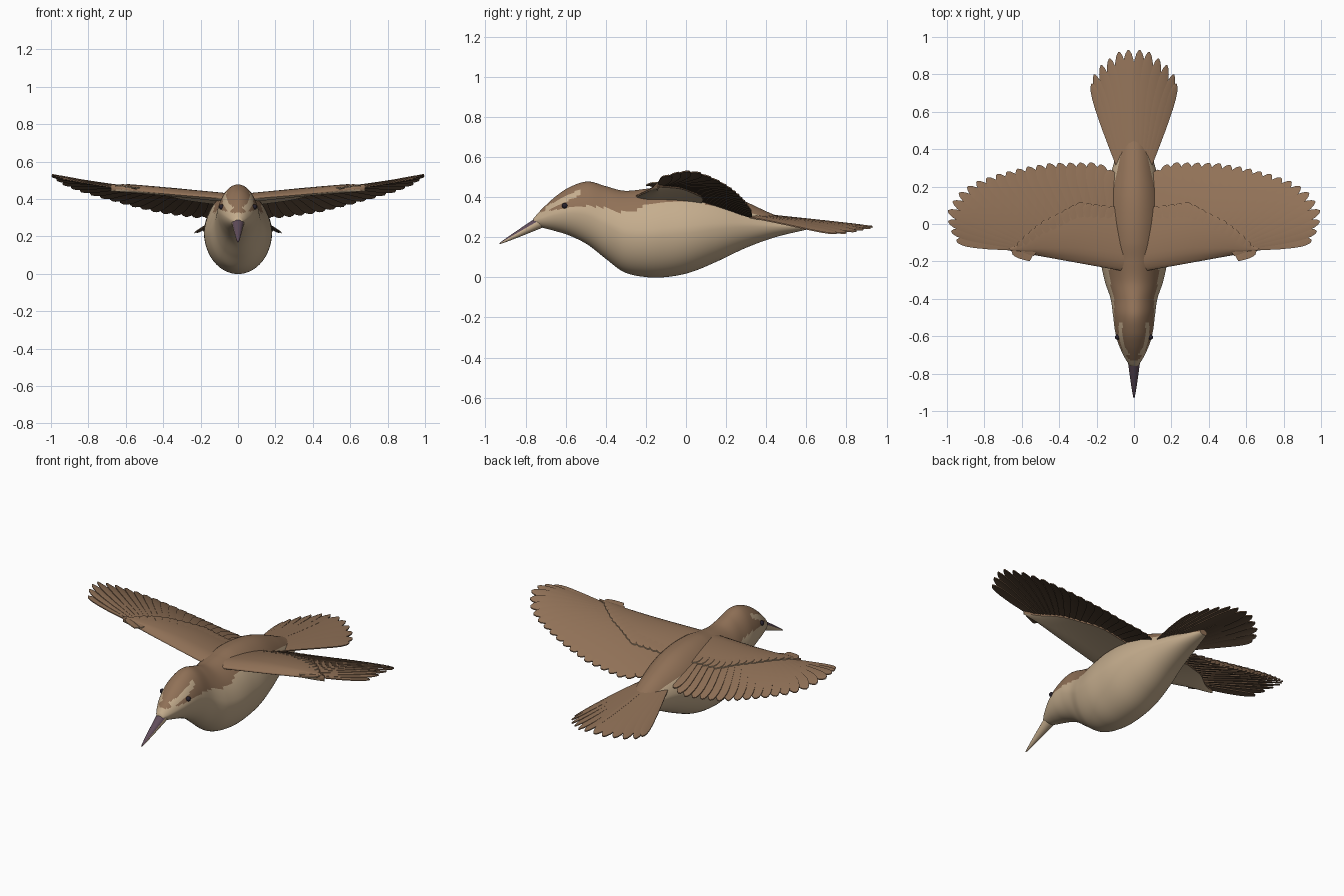
import bpy, math
from mathutils import Vector

if "Cube" in bpy.data.objects:
    bpy.data.objects.remove(bpy.data.objects["Cube"])


def material(name, rgb):
    m = bpy.data.materials.new(name)
    m.use_nodes = True
    m.diffuse_color = (*rgb, 1)
    m.node_tree.nodes["Principled BSDF"].inputs["Base Color"].default_value = (*rgb, 1)
    return m


brown = material("warm_brown", (0.28, 0.165, 0.095))
tan = material("pale_tan", (0.56, 0.42, 0.27))
dark = material("dark_underside_brown", (0.115, 0.072, 0.043))
mauve = material("mauve_bill", (0.12, 0.075, 0.105))
black = material("eye_black", (0.02, 0.015, 0.025))


def loft(lists, rings):
    """Append a capped loft through closed rings of points."""
    verts, faces = lists
    n, start = len(rings[0]), len(verts)
    for r in rings:
        verts.extend(r)
    for i in range(len(rings) - 1):
        for j in range(n):
            a, b = start + i * n, start + (i + 1) * n
            k = (j + 1) % n
            faces.append((a + j, a + k, b + k, b + j))
    faces.append(tuple(range(start + n - 1, start - 1, -1)))
    faces.append(tuple(range(len(verts) - n, len(verts))))


def build(name, lists, mats, rule, mirror=False, angle=40):
    me = bpy.data.meshes.new(name)
    me.from_pydata(lists[0], [], lists[1])
    ob = bpy.data.objects.new(name, me)
    bpy.context.collection.objects.link(ob)
    bpy.ops.object.select_all(action="DESELECT")
    ob.select_set(True)
    bpy.context.view_layer.objects.active = ob
    bpy.ops.object.mode_set(mode="EDIT")
    bpy.ops.mesh.select_all(action="SELECT")
    bpy.ops.mesh.normals_make_consistent(inside=False)
    bpy.ops.object.mode_set(mode="OBJECT")
    for m in mats:
        me.materials.append(m)
    for p in me.polygons:
        p.material_index = rule(p.center, p.normal)
    bpy.ops.object.shade_smooth_by_angle(angle=math.radians(angle))
    if mirror:
        mod = ob.modifiers.new("mirror", "MIRROR")
        mod.use_mirror_merge = False
    return ob


def along(table, x):
    """Smooth interpolation of the rows of a table, keyed by their first entry."""
    i = 0
    while i < len(table) - 2 and x > table[i + 1][0]:
        i += 1
    p1, p2 = table[i], table[i + 1]
    p0, p3 = table[max(i - 1, 0)], table[min(i + 2, len(table) - 1)]
    t = min(max((x - p1[0]) / (p2[0] - p1[0]), 0), 1)
    out = []
    for k in range(1, len(p1)):
        h = p2[0] - p1[0]
        m1 = (p2[k] - p0[k]) / (p2[0] - p0[0]) * h
        m2 = (p3[k] - p1[k]) / (p3[0] - p1[0]) * h
        out.append((2*t**3 - 3*t*t + 1) * p1[k] + (t**3 - 2*t*t + t) * m1
                   + (3*t*t - 2*t**3) * p2[k] + (t**3 - t*t) * m2)
    return out


def walk(points, f):
    """Point at fraction f of the length of a polyline."""
    pts = [Vector(p) for p in points]
    d = f * sum((b - a).length for a, b in zip(pts, pts[1:]))
    for a, b in zip(pts, pts[1:]):
        if d <= (b - a).length + 1e-6:
            return a.lerp(b, d / (b - a).length)
        d -= (b - a).length
    return pts[-1]


# Body and head: y, underside z, top z, half width
BODY = [(-.76, .265, .295, .02), (-.72, .25, .34, .047), (-.65, .232, .405, .08),
        (-.58, .21, .452, .1), (-.49, .165, .48, .112), (-.4, .095, .457, .125),
        (-.31, .03, .435, .155), (-.2, .005, .445, .178), (-.1, .005, .46, .183),
        (.02, .028, .458, .18), (.15, .08, .435, .157), (.3, .15, .378, .115),
        (.45, .203, .31, .072), (.6, .238, .272, .025)]
# Height of the line between the brown back and the tan belly
EDGE = [(-.76, .32), (-.66, .335), (-.5, .355), (-.4, .345), (-.28, .322),
        (-.2, .36), (0, .38), (.2, .345), (.4, .3), (.6, .25)]
rings = []
for i in range(141):
    y = -.76 + 1.36 * i / 140
    lo, hi, hw = along(BODY, y)
    ring = []
    for j in range(72):
        a = math.tau * j / 72
        s = math.sin(a)
        ring.append((hw * math.cos(a) * (1 - .15 * max(s, 0)), y,
                     (lo + hi) / 2 - .02 * hw + (hi - lo) / 2 * s))
    rings.append(ring)


def plumage(c, n):
    brow = -.7 < c.y < -.53 and abs(c.z - .35 - .5 * (c.y + .68)) < .014
    return 1 if brow or c.z < along(EDGE, c.y)[0] else 0


lists = ([], [])
loft(lists, rings)
build("body", lists, [brown, tan], plumage, angle=60)

# Bill: drooping cone, darker along the top
lists = ([], [])
rings = []
for i in range(9):
    f = i / 8
    r = .033 * (1 - f) ** .85 + .003
    rings.append([(r * math.cos(math.tau * j / 20), -.71 - .22 * f,
                   .286 - .118 * f + r * math.sin(math.tau * j / 20)) for j in range(20)])
loft(lists, rings)
build("bill", lists, [mauve, tan], lambda c, n: 0 if n.z > .3 else 1)

# Eyes
for side, x in (("left", .088), ("right", -.088)):
    bpy.ops.mesh.primitive_uv_sphere_add(segments=16, ring_count=10, radius=.014,
                                         location=(x, -.605, .357))
    eye = bpy.context.object
    eye.name = side + "_eye"
    eye.data.materials.append(black)
    bpy.ops.object.shade_smooth()


# Wing surface: leading edge, chord and arched height
def lead(x):
    return -.262 + .18 * x


def wing_z(x, y):
    t = min(max((y - lead(x)) / (.56 - .08 * x - .3 * x ** 4), 0), 1.05)
    front = .40 + .08 * x + .04 * x ** 4
    back = .305 + .21 * max(x, 0) ** 2.5
    arch = (.015 + .02 * math.sin(math.pi * min(x, 1))) * 4 * t * (1 - t)
    return front + (back - front) * t ** 1.5 + arch


def tail_z(x, y):
    return .313 - .11 * (y - .4) - .8 * x * x


VANE = [(0, .5), (.25, .75), (.5, .95), (.72, 1), (.84, .92), (.92, .72), (.97, .46), (1, .12)]


def feather(lists, base, tip, hw, surface, lift=0.0, tilt=.006):
    """Thin curved vane with a raised shaft, laid on a surface."""
    base, tip = Vector(base), Vector(tip)
    d = tip - base
    side = Vector((d.y, -d.x)).normalized() * hw
    rings = []
    for s, w in VANE:
        top = []
        for u in (-1, 0, 1):
            p = base + d * s + side * u * w
            top.append((p.x, p.y, surface(p.x, p.y) + lift + tilt * u * w + (.003 if u == 0 else 0)))
        rings.append(top + [(x, y, z - .006) for x, y, z in reversed(top)])
    loft(lists, rings)


def two_tone(c, n):
    return 1 if n.z < -.2 else 0


# Flight feathers, from the outermost primary in to the body
TIPS = [(.95, -.088), (.992, -.01), (.995, .07), (.95, .155), (.87, .215), (.75, .26),
        (.6, .3), (.45, .325), (.2, .33), (.13, .29)]
lists = ([], [])
COUNT = 21
for i in range(COUNT):
    f = i / (COUNT - 1)
    base = (.6 - .5 * f ** 1.4, -.128 + .13 * f)
    feather(lists, base, walk(TIPS, f), .029 + .011 * min(1, 2 * f), wing_z)
build("flight_feathers", lists, [brown, dark], two_tone, True)

# Wing arm: brown above, tan lining below
COVERT = [(.65, -.13), (.6, -.075), (.5, .01), (.4, .06), (.3, .115), (.12, .095)]
REACH = [(0, .07), (.15, .08), (.3, .08), (.4, .03), (.5, -.02), (.6, -.1), (.68, -.135)]
lists = ([], [])
rings = []
for i in range(23):
    x = .01 + .67 * i / 22
    y0, y1 = lead(x), along(REACH, x)[0]
    top, low = [], []
    for j in range(15):
        k = (1 - math.cos(math.pi * j / 14)) / 2
        y = y0 + (y1 - y0) * k
        thick = .011 * min(1, k * 6) + .03 * (1 - x) * math.sqrt(k) * (1 - k) + .001
        top.append((x, y, wing_z(x, y) + thick))
        low.append((x, y, wing_z(x, y) - thick - .004))
    rings.append(top + low[::-1])
loft(lists, rings)
build("wing_arm", lists, [brown, tan], two_tone, True, 50)

# Covert feathers overlapping the flight feathers, with pale rims
lists = ([], [])
for i in range(15):
    f = i / 14
    tip = walk(COVERT, f)
    base = tip + Vector((-.1 + .09 * f, -.055 - .07 * f))
    feather(lists, base, tip, .032, wing_z, .012, .004)
build("wing_coverts", lists, [brown, dark, tan],
      lambda c, n: 2 if abs(n.z) < .3 else two_tone(c, n), True)

# Tail fan
FAN = [(.03, .93), (.08, .92), (.13, .885), (.175, .85), (.212, .80), (.226, .75)]
lists = ([], [])
for i, tip in enumerate(FAN):
    feather(lists, (.015 + .011 * i, .28), tip, .036 - .002 * i, tail_z, -.002 * i, -.004)
build("tail_feathers", lists, [brown, dark], two_tone, True)
